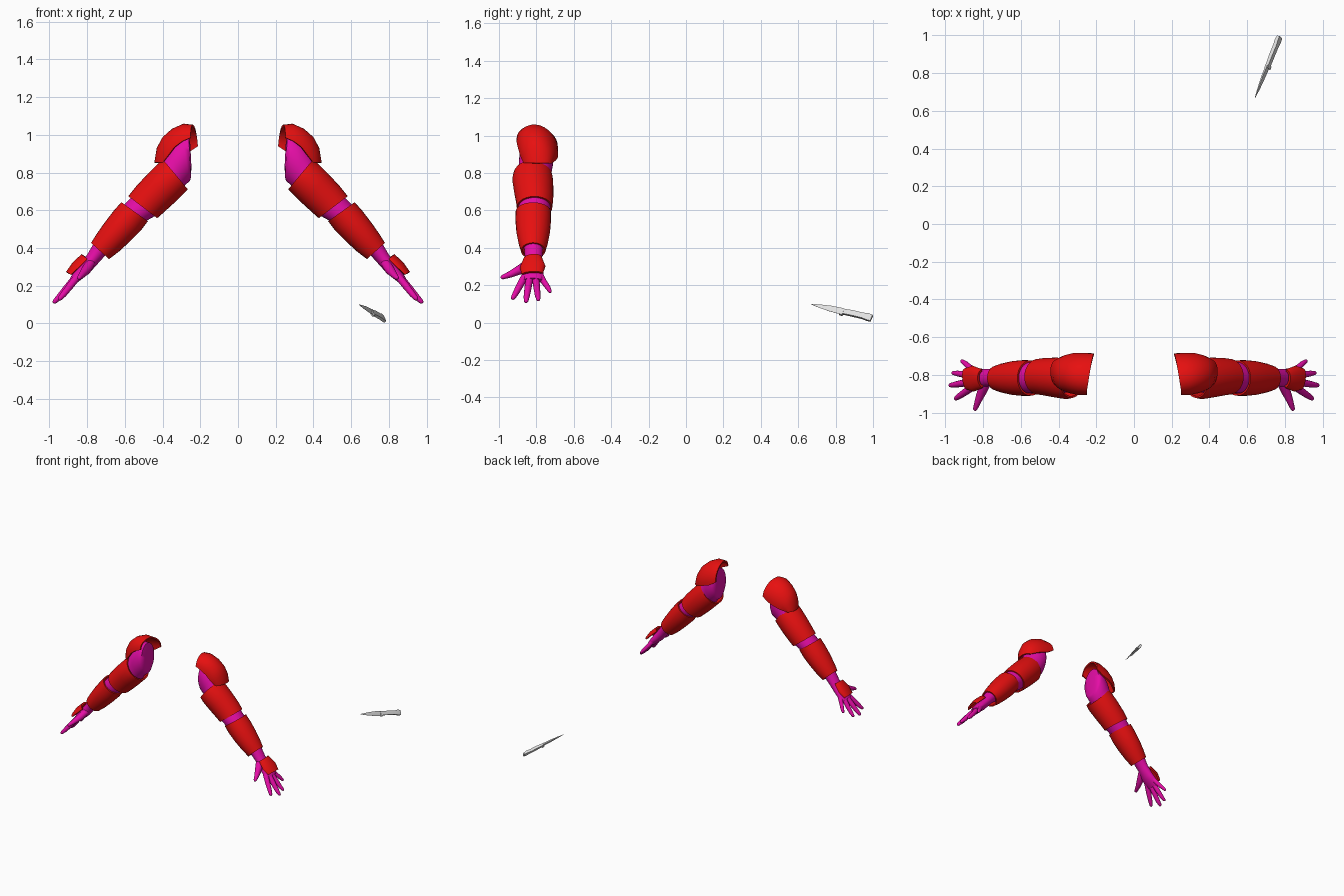
import bpy, bmesh, math
from mathutils import Vector

if "Cube" in bpy.data.objects:
    bpy.data.objects.remove(bpy.data.objects["Cube"])


def material(name, rgb):
    m = bpy.data.materials.new(name)
    m.use_nodes = True
    m.diffuse_color = (*rgb, 1)
    m.node_tree.nodes["Principled BSDF"].inputs["Base Color"].default_value = (*rgb, 1)
    return m


RED = material("armour red", (0.8, 0.005, 0.005))
MAGENTA = material("suit magenta", (0.78, 0.004, 0.38))
GREY = material("knife grey", (0.75, 0.75, 0.75))


def build(name, rows, mat, closed=True, caps=False, wall=0, mirror=True, angle=40):
    """Skin a list of equal-length point rows into one object."""
    bm = bmesh.new()
    grid = [[bm.verts.new(p) for p in row] for row in rows]
    n = len(grid[0])
    for a, b in zip(grid, grid[1:]):
        for i in range(n if closed else n - 1):
            j = (i + 1) % n
            bm.faces.new((a[i], a[j], b[j], b[i]))
    if caps:
        bm.faces.new(grid[0])
        bm.faces.new(grid[-1])
    bmesh.ops.recalc_face_normals(bm, faces=bm.faces)
    mesh = bpy.data.meshes.new(name)
    bm.to_mesh(mesh)
    bm.free()
    mesh.materials.append(mat)
    ob = bpy.data.objects.new(name, mesh)
    bpy.context.collection.objects.link(ob)
    bpy.ops.object.select_all(action='DESELECT')
    ob.select_set(True)
    bpy.context.view_layer.objects.active = ob
    if mirror:
        mod = ob.modifiers.new("Mirror", 'MIRROR')
        mod.use_mirror_merge = False
        bpy.ops.object.modifier_apply(modifier=mod.name)
    if wall:
        mod = ob.modifiers.new("Wall", 'SOLIDIFY')
        mod.thickness = wall
        mod.offset = 0
        bpy.ops.object.modifier_apply(modifier=mod.name)
    bpy.ops.object.shade_smooth_by_angle(angle=math.radians(angle))
    return ob


def ring(outer, inner, yc, hy, n=28):
    """Ellipse spanning two edge points in the x-z plane, with half depth hy."""
    a = Vector((outer[0], yc, outer[1]))
    b = Vector((inner[0], yc, inner[1]))
    c, r = (a + b) / 2, (a - b) / 2
    angles = [2 * math.pi * i / n for i in range(n)]
    return [c + r * math.cos(t) + Vector((0, hy * math.sin(t), 0)) for t in angles]


def arch(front, top, back, n=14):
    """Half ellipse from front edge over the top to the back edge."""
    f, t, b = Vector(front), Vector(top), Vector(back)
    m = (f + b) / 2
    angles = [math.pi * i / n for i in range(n + 1)]
    return [m + (f - b) / 2 * math.cos(a) + (t - m) * math.sin(a) for a in angles]


def finger(name, points, radii, n=12):
    """Tapered tube with a rounded tip."""
    pts = [Vector(p) for p in points]
    d = (pts[-1] - pts[-2]).normalized()
    r = radii[-1]
    centres = pts + [pts[-1] + d * r * 0.6, pts[-1] + d * r * 0.95]
    sizes = list(radii) + [r * 0.75, r * 0.25]
    side = d.cross(Vector((0.7, 0, 0.7))).normalized()
    up = side.cross(d)
    rows = []
    for c, s in zip(centres, sizes):
        angles = [2 * math.pi * i / n for i in range(n)]
        rows.append([c + side * s * math.cos(a) + up * s * math.sin(a) for a in angles])
    build(name, rows, MAGENTA, caps=True, angle=60)


# Arm inside the armour, from shoulder stump to knuckles
arm = [
    ((.253, .95), (.247, .83), -.80, .045),
    ((.262, 1.0), (.25, .775), -.80, .082),
    ((.30, 1.0), (.255, .755), -.80, .092),
    ((.37, .93), (.28, .735), -.805, .09),
    ((.42, .83), (.31, .69), -.81, .085),
    ((.56, .675), (.44, .57), -.81, .086),
    ((.605, .63), (.485, .545), -.815, .083),
    ((.69, .52), (.58, .44), -.815, .072),
    ((.765, .425), (.70, .365), -.815, .05),
    ((.80, .365), (.748, .312), -.815, .045),
    ((.84, .315), (.79, .265), -.82, .053),
    ((.872, .272), (.832, .232), -.82, .06),
    ((.892, .238), (.862, .21), -.82, .055),
]
build("arm", [ring(*r) for r in arm], MAGENTA, caps=True, angle=60)

# Armour sleeves
upper = [
    ((.395, .865), (.27, .715), -.82, .098),
    ((.425, .84), (.295, .69), -.82, .104),
    ((.48, .785), (.345, .64), -.815, .101),
    ((.54, .72), (.40, .59), -.81, .095),
    ((.578, .672), (.432, .562), -.81, .09),
]
build("upper_arm_sleeve", [ring(*r) for r in upper], RED, wall=.01)
fore = [
    ((.615, .64), (.482, .545), -.817, .089),
    ((.655, .595), (.52, .495), -.817, .09),
    ((.705, .53), (.575, .44), -.817, .085),
    ((.75, .465), (.635, .385), -.817, .073),
    ((.775, .425), (.687, .345), -.817, .06),
]
build("forearm_sleeve", [ring(*r) for r in fore], RED, wall=.01)

# Shoulder pad, hanging lower at the back than at the front
pad = [
    ((.25, -.90, .985), (.235, -.79, 1.045), (.213, -.692, .94)),
    ((.295, -.90, .965), (.285, -.785, 1.05), (.265, -.69, .905)),
    ((.335, -.893, .935), (.345, -.785, 1.025), (.32, -.69, .885)),
    ((.365, -.882, .895), (.395, -.79, .985), (.36, -.70, .87)),
    ((.385, -.872, .87), (.425, -.79, .93), (.385, -.712, .86)),
    ((.395, -.862, .855), (.438, -.79, .852), (.405, -.725, .852)),
]
build("shoulder_pad", [arch(*r) for r in pad], RED, closed=False, wall=.012)

# Guard on the back of the hand
guard = [
    ((.80, -.862, .34), (.825, -.82, .362), (.805, -.778, .348)),
    ((.848, -.882, .292), (.872, -.82, .318), (.855, -.758, .30)),
    ((.885, -.872, .258), (.905, -.82, .27), (.895, -.772, .262)),
]
build("hand_guard", [arch(*r) for r in guard], RED, closed=False, wall=.014)

# Fingers and thumb
finger("thumb", [(.775, -.83, .33), (.805, -.885, .285), (.828, -.94, .258), (.842, -.98, .243)],
       (.024, .026, .018, .012))
finger("index_finger", [(.85, -.86, .25), (.89, -.888, .20), (.925, -.912, .155), (.944, -.925, .133)],
       (.02, .019, .016, .012))
finger("middle_finger", [(.86, -.835, .245), (.91, -.845, .185), (.95, -.852, .138), (.972, -.855, .116)],
       (.02, .019, .016, .012))
finger("ring_finger", [(.86, -.805, .245), (.90, -.798, .19), (.937, -.793, .145), (.958, -.79, .125)],
       (.019, .018, .015, .011))
finger("little_finger", [(.84, -.785, .265), (.87, -.762, .222), (.897, -.738, .187), (.912, -.727, .168)],
       (.018, .016, .014, .010))

# Knife: cross-sections along its length, blade wedge-shaped and handle boxy
tip, butt = Vector((.643, .668, .097)), Vector((.772, .993, .026))
along = (butt - tip).normalized()
flat = Vector((.83, -.2, .52)).normalized()
wide = flat.cross(along).normalized()
if wide.z < 0:
    wide = -wide
length = (butt - tip).length


def knife_part(name, stations):
    """Each station: fraction of length, top, bottom, half thickness of spine and edge."""
    rows = []
    for t, hi, lo, spine, edge in stations:
        c = tip + along * length * t
        mid = (hi + lo) / 2
        rows.append([c + wide * w + flat * f for w, f in (
            (hi, spine), (mid, spine), (lo, edge), (lo, -edge), (mid, -spine), (hi, -spine))])
    build(name, rows, GREY, caps=True, mirror=False, angle=25)


knife_part("knife_blade", [
    (0, .004, .001, .001, .0005), (.15, .011, -.009, .003, .0005),
    (.32, .017, -.016, .004, .0005), (.52, .018, -.02, .005, .0005)])
knife_part("knife_guard", [(.49, .013, -.024, .009, .008), (.54, .014, -.023, .009, .008)])
knife_part("knife_handle", [
    (.53, .013, -.015, .008, .007), (.68, .016, -.015, .010, .008),
    (.85, .014, -.016, .010, .008), (.93, .019, -.021, .010, .008), (1, .015, -.022, .008, .006)])
